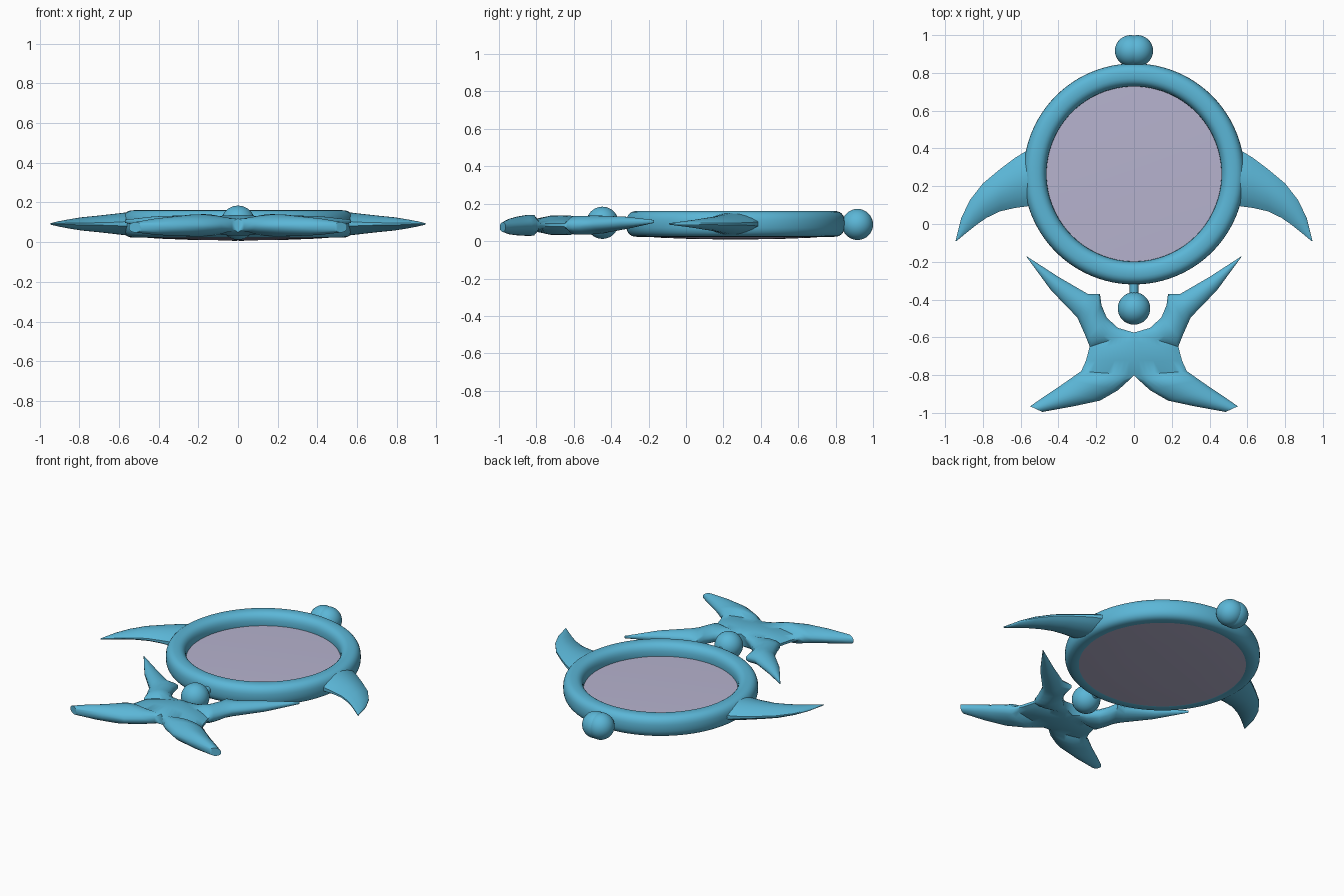
import bpy, bmesh, math
from mathutils import Matrix

if "Cube" in bpy.data.objects:
    bpy.data.objects.remove(bpy.data.objects["Cube"])


def material(name, rgb):
    m = bpy.data.materials.new(name)
    m.diffuse_color = (*rgb, 1)
    m.use_nodes = True
    m.node_tree.nodes["Principled BSDF"].inputs["Base Color"].default_value = m.diffuse_color
    return m


BLUE = material("sky blue", (0.105, 0.47, 0.68))
GREY = material("lilac grey", (0.47, 0.45, 0.62))


def finish(bm, name, mat, angle=40):
    bmesh.ops.remove_doubles(bm, verts=bm.verts, dist=0.0005)
    bmesh.ops.recalc_face_normals(bm, faces=bm.faces)
    me = bpy.data.meshes.new(name)
    bm.to_mesh(me)
    bm.free()
    ob = bpy.data.objects.new(name, me)
    bpy.context.collection.objects.link(ob)
    me.materials.append(mat)
    bpy.ops.object.select_all(action='DESELECT')
    ob.select_set(True)
    bpy.context.view_layer.objects.active = ob
    bpy.ops.object.shade_smooth_by_angle(angle=math.radians(angle))
    return ob


def revolve(name, profile, mat, cy, closed, steps=96):
    bm = bmesh.new()
    rings = [[bm.verts.new((r * math.cos(2 * math.pi * i / steps),
                            cy + r * math.sin(2 * math.pi * i / steps), z))
              for i in range(steps)] for r, z in profile]
    n = len(rings)
    for j in range(n if closed else n - 1):
        a, b = rings[j], rings[(j + 1) % n]
        for i in range(steps):
            k = (i + 1) % steps
            bm.faces.new((a[i], a[k], b[k], b[i]))
    bmesh.ops.dissolve_degenerate(bm, dist=0.0005, edges=bm.edges)
    return finish(bm, name, mat)


def blade(name, rows, power, across=10):
    """Lens-section blade: rows of (edge a, edge b, mid z, half thickness, half thickness at a)."""
    bm = bmesh.new()
    loops = []
    for (ax, ay), (bx, by), z, t, ta in rows:
        top, bot = [], []
        for i in range(across + 1):
            s = i / across
            if ta > 0.02:        # thick on the centre line, thin at the outer edge
                h = 0.008 + (ta - 0.008) * max(0, math.cos(math.pi * s / 2)) ** power
            else:
                h = ta + (t - ta) * max(0, math.sin(math.pi * s)) ** power
            x, y = ax + (bx - ax) * s, ay + (by - ay) * s
            top.append(bm.verts.new((x, y, z + h)))
            bot.append(bm.verts.new((x, y, z - h)))
        loops.append(top + bot[::-1])
    n = len(loops[0])
    for p, q in zip(loops, loops[1:]):
        for i in range(n):
            k = (i + 1) % n
            # leave the centre seam open for mirroring
            if all(abs(v.co.x) < 1e-5 for v in (p[i], p[k], q[i], q[k])):
                continue
            bm.faces.new((p[i], p[k], q[k], q[i]))
    for end in (loops[0], loops[-1]):
        if max((v.co - end[0].co).length for v in end) > 0.03:
            bm.faces.new(end)
    bmesh.ops.dissolve_degenerate(bm, dist=0.0005, edges=bm.edges)
    ob = finish(bm, name, BLUE, 50)
    m = ob.modifiers.new("mirror", 'MIRROR')
    m.use_clip = True
    return ob


def ball(name, x, y, z, r):
    bm = bmesh.new()
    bmesh.ops.create_uvsphere(bm, u_segments=32, v_segments=20, radius=r,
                              matrix=Matrix.Translation((x, y, z)))
    finish(bm, name, BLUE)


CY = 0.265

# rounded ring body
tube = []
for i in range(28):
    a = 2 * math.pi * i / 28
    c, s = math.cos(a), math.sin(a)
    tube.append((0.524 + 0.061 * math.copysign(abs(c) ** 0.8, c),
                 0.092 + 0.069 * math.copysign(abs(s) ** 0.8, s)))
revolve("ring_body", tube, BLUE, CY, True)

# belly disc: flat on top, slightly domed below
revolve("belly_disc", [(0, 0.086), (0.3, 0.084), (0.49, 0.08), (0.506, 0.026),
                       (0.4, 0.018), (0.25, 0.012), (0, 0.008)], GREY, CY, False)

# side fins
blade("side_fins", [
    ((0.50, 0.41), (0.50, 0.09), 0.092, 0.062, 0.015),
    ((0.565, 0.39), (0.555, 0.095), 0.092, 0.058, 0.012),
    ((0.63, 0.35), (0.63, 0.085), 0.092, 0.05, 0.008),
    ((0.71, 0.29), (0.71, 0.067), 0.092, 0.041, 0.006),
    ((0.80, 0.215), (0.78, 0.033), 0.092, 0.033, 0.005),
    ((0.87, 0.125), (0.835, -0.005), 0.092, 0.023, 0.004),
    ((0.915, 0.03), (0.885, -0.045), 0.092, 0.014, 0.003),
    ((0.945, -0.09), (0.942, -0.092), 0.092, 0.004, 0.002)], 0.8)

# cross-shaped tail, from upper arm tip through the body to lower arm tip
blade("tail", [
    ((0.57, -0.17), (0.568, -0.175), 0.105, 0.008, 0.005),
    ((0.40, -0.28), (0.44, -0.35), 0.098, 0.032, 0.008),
    ((0.245, -0.37), (0.30, -0.495), 0.09, 0.045, 0.01),
    ((0.18, -0.37), (0.28, -0.54), 0.088, 0.048, 0.01),
    ((0.172, -0.43), (0.262, -0.58), 0.086, 0.05, 0.012),
    ((0.145, -0.495), (0.25, -0.61), 0.085, 0.05, 0.014),
    ((0.085, -0.55), (0.24, -0.635), 0.085, 0.05, 0.018),
    ((0, -0.575), (0.235, -0.65), 0.085, 0.05, 0.04),
    ((0, -0.62), (0.24, -0.67), 0.085, 0.05, 0.052),
    ((0, -0.72), (0.255, -0.725), 0.085, 0.05, 0.052),
    ((0, -0.80), (0.28, -0.78), 0.085, 0.05, 0.035),
    ((0.03, -0.83), (0.31, -0.80), 0.085, 0.056, 0.018),
    ((0.085, -0.88), (0.345, -0.825), 0.084, 0.056, 0.012),
    ((0.18, -0.935), (0.41, -0.87), 0.081, 0.05, 0.01),
    ((0.32, -0.965), (0.485, -0.92), 0.078, 0.042, 0.01),
    ((0.485, -0.995), (0.55, -0.965), 0.075, 0.026, 0.01)], 0.7)

# twin balls at the back, single ball and its peg at the front
for side, label in ((-1, "left"), (1, "right")):
    ball("back_ball_" + label, side * 0.018, 0.917, 0.083 + 0.006, 0.083)
ball("front_ball", 0, -0.447, 0.098, 0.086)
bm = bmesh.new()
bmesh.ops.create_cone(bm, cap_ends=True, segments=20, radius1=0.023, radius2=0.023, depth=0.12,
                      matrix=Matrix.Translation((0, -0.34, 0.095)) @ Matrix.Rotation(math.pi / 2, 4, 'X'))
finish(bm, "front_peg", BLUE)
